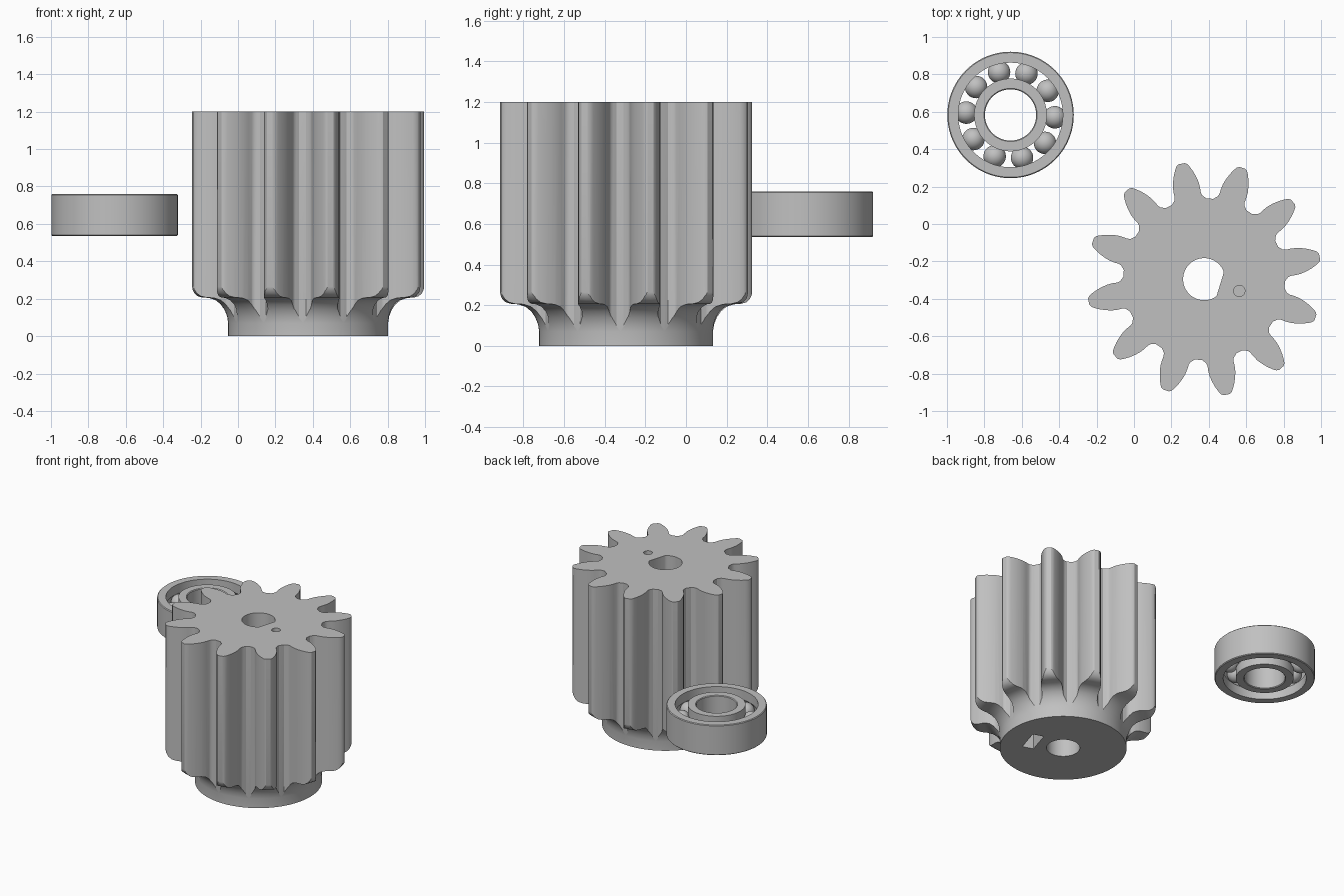
import bpy, bmesh
from math import sin, cos, pi, radians, hypot, atan2
from mathutils import Vector

if "Cube" in bpy.data.objects:
    bpy.data.objects.remove(bpy.data.objects["Cube"], do_unlink=True)

grey = bpy.data.materials.new("plain grey")
grey.use_nodes = True
tone = (0.53, 0.53, 0.53, 1)
grey.diffuse_color = tone
grey.node_tree.nodes["Principled BSDF"].inputs["Base Color"].default_value = tone

GEAR = Vector((0.375, -0.295, 0))
BEARING = Vector((-0.66, 0.583, 0.648))
TEETH, FIRST_TOOTH = 12, radians(11)
FLAT = radians(-17)          # direction of the shaft flat


def finish(name, bm, origin):
    bmesh.ops.recalc_face_normals(bm, faces=bm.faces)
    mesh = bpy.data.meshes.new(name)
    bm.to_mesh(mesh)
    bm.free()
    mesh.materials.append(grey)
    obj = bpy.data.objects.new(name, mesh)
    obj.location = origin
    bpy.context.collection.objects.link(obj)
    return obj


def prism(name, outline, z0, z1, origin):
    """Extrude a closed xy outline from z0 to z1."""
    bm = bmesh.new()
    face = bm.faces.new([bm.verts.new((x, y, z0)) for x, y in outline])
    ext = bmesh.ops.extrude_face_region(bm, geom=[face])["geom"]
    bmesh.ops.translate(bm, vec=(0, 0, z1 - z0),
                        verts=[v for v in ext if isinstance(v, bmesh.types.BMVert)])
    return finish(name, bm, origin)


def lathe(name, profile, origin, closed=False, sides=96):
    """Revolve an (r, z) profile; a closed profile makes a ring."""
    bm = bmesh.new()
    rings = [[bm.verts.new((r * cos(2 * pi * i / sides), r * sin(2 * pi * i / sides), z))
              for i in range(sides)] for r, z in profile]
    pairs = list(zip(rings, rings[1:]))
    if closed:
        pairs.append((rings[-1], rings[0]))
    else:
        bm.faces.new(rings[0])
        bm.faces.new(rings[-1])
    for a, b in pairs:
        for i in range(sides):
            j = (i + 1) % sides
            bm.faces.new((a[i], a[j], b[j], b[i]))
    return finish(name, bm, origin)


def boolean(obj, cutter, operation):
    mod = obj.modifiers.new("cut", "BOOLEAN")
    mod.operation, mod.object, mod.solver = operation, cutter, "EXACT"
    bpy.context.view_layer.objects.active = obj
    bpy.ops.object.modifier_apply(modifier=mod.name)
    bpy.data.objects.remove(cutter, do_unlink=True)


def circle(r, n, cx=0, cy=0):
    return [(cx + r * cos(2 * pi * i / n), cy + r * sin(2 * pi * i / n)) for i in range(n)]


def turn(points, a):
    return [(x * cos(a) - y * sin(a), x * sin(a) + y * cos(a)) for x, y in points]


# Gear outline: half a tooth as (distance along axis, half width), mirrored and repeated
flank = [(0.433, 0.084), (0.443, 0.075), (0.46, 0.071), (0.485, 0.072), (0.515, 0.070),
         (0.545, 0.063), (0.575, 0.053), (0.605, 0.039), (0.621, 0.029), (0.629, 0.016)]
tooth = [(x, -y) for x, y in flank] + [(x, y) for x, y in reversed(flank)]
step = 2 * pi / TEETH
root = [(0.432 * cos(a), 0.432 * sin(a)) for a in (step * 0.42, step * 0.5, step * 0.58)]
outline = []
for k in range(TEETH):
    outline += turn(tooth + root, FIRST_TOOTH + k * step)
gear = prism("pinion_gear", outline, 0, 1.2, GEAR)

# Turned envelope gives the round hub, its fillet and the rounded tooth ends
envelope = [(0.4275, 0), (0.4275, 0.07), (0.433, 0.105), (0.447, 0.14), (0.468, 0.17),
            (0.495, 0.192), (0.53, 0.204), (0.57, 0.207), (0.596, 0.214), (0.615, 0.23),
            (0.626, 0.25), (0.632, 0.275), (0.66, 0.31), (0.66, 1.3)]
boolean(gear, lathe("envelope", envelope, GEAR), "INTERSECT")

# Shaft bore: D-shaped above, round below
d_shape = [(min(x, 0.09), y) for x, y in circle(0.1125, 64)]
d_shape = [p for i, p in enumerate(d_shape)
           if not (p[0] == 0.09 and d_shape[i - 1][0] == 0.09
                   and d_shape[(i + 1) % len(d_shape)][0] == 0.09)]
boolean(gear, prism("d_bore", turn(d_shape, FLAT), 0.5, 1.3, GEAR), "DIFFERENCE")
boolean(gear, prism("round_bore", turn(circle(0.1125, 64), FLAT), -0.1, 0.6, GEAR), "DIFFERENCE")

# Small blind hole in the top and rectangular pocket in the hub
boolean(gear, prism("pin_hole", circle(0.03, 24, 0.188, -0.063), 0.9, 1.3, GEAR), "DIFFERENCE")
pocket = [(0.18, -0.09), (0.26, -0.09), (0.26, 0.09), (0.18, 0.09)]
boolean(gear, prism("pocket", turn(pocket, FLAT), -0.1, 0.3, GEAR), "DIFFERENCE")

# Bearing rings with raceway grooves
HALF, ORBIT, BALL = 0.112, 0.237, 0.061
LIP = 0.0425


def ring(name, wall, side):
    """Ring between the wall radius and the lip; side is +1 outer, -1 inner."""
    lip = ORBIT + side * LIP
    half_angle = atan2((BALL ** 2 - LIP ** 2) ** 0.5, LIP)
    groove = []
    for i in range(9):
        a = half_angle * (i / 4 - 1)
        groove.append((ORBIT + side * BALL * cos(a), BALL * sin(a)))
    bevel = 0.005
    profile = [(wall, HALF - bevel), (wall - side * bevel, HALF), (lip, HALF)]
    profile += groove[::-1]
    profile += [(lip, -HALF), (wall - side * bevel, -HALF), (wall, -HALF + bevel)]
    return lathe(name, profile, BEARING, closed=True)


ring("bearing_outer_ring", 0.338, 1)
ring("bearing_inner_ring", 0.137, -1)

# Bearing balls
for k in range(10):
    a = radians(36 * k - 3)
    bm = bmesh.new()
    bmesh.ops.create_uvsphere(bm, u_segments=32, v_segments=16, radius=BALL - 0.001)
    finish(f"bearing_ball_{k + 1}", bm, BEARING + Vector((cos(a), sin(a), 0)) * ORBIT)

# Smooth shading with sharp edges kept
for obj in bpy.context.scene.objects:
    if obj.type == "MESH":
        obj.select_set(True)
        bpy.context.view_layer.objects.active = obj
bpy.ops.object.shade_smooth_by_angle(angle=radians(30))
